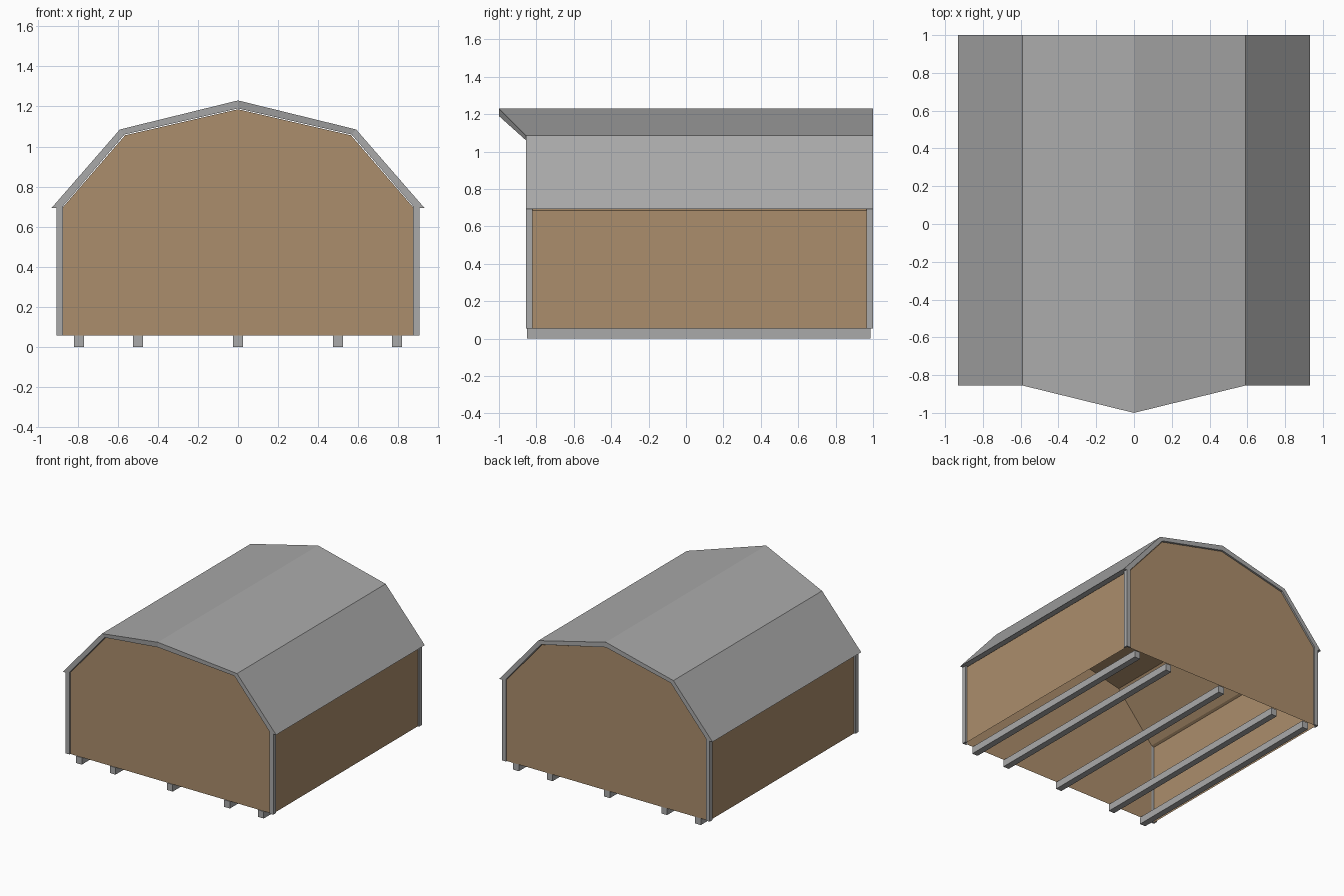
import bpy, bmesh

if "Cube" in bpy.data.objects:
    bpy.data.objects.remove(bpy.data.objects["Cube"])

def material(name, rgb):
    m = bpy.data.materials.new(name)
    m.diffuse_color = (*rgb, 1)
    m.use_nodes = True
    m.node_tree.nodes["Principled BSDF"].inputs["Base Color"].default_value = m.diffuse_color
    return m

GREY = material("grey_trim", (0.40, 0.40, 0.40))
WOOD = material("brown_siding", (0.41, 0.27, 0.15))

FRONT, BACK, RIDGE_FRONT = -0.855, 1.0, -1.0

def build(name, loop_a, loop_b, mat, skip=None):
    """Prism between two matching loops; skip is a side index left open."""
    bm = bmesh.new()
    a = [bm.verts.new(p) for p in loop_a]
    b = [bm.verts.new(p) for p in loop_b]
    n = len(a)
    bm.faces.new(a)
    bm.faces.new(b[::-1])
    for i in range(n):
        if i != skip:
            j = (i + 1) % n
            bm.faces.new((a[i], b[i], b[j], a[j]))
    bmesh.ops.recalc_face_normals(bm, faces=bm.faces)
    me = bpy.data.meshes.new(name)
    bm.to_mesh(me)
    bm.free()
    me.materials.append(mat)
    ob = bpy.data.objects.new(name, me)
    bpy.context.collection.objects.link(ob)
    return ob

def mirrored(half):
    """Half profile starting on x = 0, completed to the left side."""
    return [(-x, z) for x, z in half[:0:-1]] + half

# Shell of walls and ceiling, open underneath
walls = mirrored([(0, 1.186), (0.564, 1.056), (0.876, 0.695), (0.895, 0.685), (0.895, 0.055)])
build("walls", [(x, FRONT + 0.01, z) for x, z in walls],
      [(x, BACK - 0.01, z) for x, z in walls], WOOD, skip=len(walls) - 1)

# Gambrel roof slab with a pointed front overhang at the ridge
outer = mirrored([(0, 1.23), (0.59, 1.085), (0.932, 0.692)])
inner = mirrored([(0, 1.19), (0.567, 1.06), (0.883, 0.692)])
for name, i in (("roof_left_lower", 0), ("roof_left_upper", 1),
                ("roof_right_upper", 2), ("roof_right_lower", 3)):
    sect = [outer[i], outer[i + 1], inner[i + 1], inner[i]]
    build(name, [(x, RIDGE_FRONT if x == 0 else FRONT, z) for x, z in sect],
          [(x, BACK, z) for x, z in sect], GREY)

# L-shaped corner trims
W, T, X = 0.034, 0.012, 0.907
for sx, side in ((-1, "left"), (1, "right")):
    for y, sy, end in ((FRONT, 1, "front"), (BACK, -1, "back")):
        ell = [(0, 0), (W, 0), (W, T), (T, T), (T, W), (0, W)]
        pts = [(sx * (X - u), y + sy * v) for u, v in ell]
        build(f"corner_trim_{end}_{side}", [(px, py, 0.055) for px, py in pts],
              [(px, py, 0.70) for px, py in pts], GREY)

# Floor skids
for k, x in enumerate((-0.795, -0.5, 0, 0.5, 0.795)):
    sect = [(x - 0.025, 0), (x + 0.025, 0), (x + 0.025, 0.055), (x - 0.025, 0.055)]
    build(f"skid_{k + 1}", [(px, -0.85, z) for px, z in sect],
          [(px, 0.986, z) for px, z in sect], GREY)
